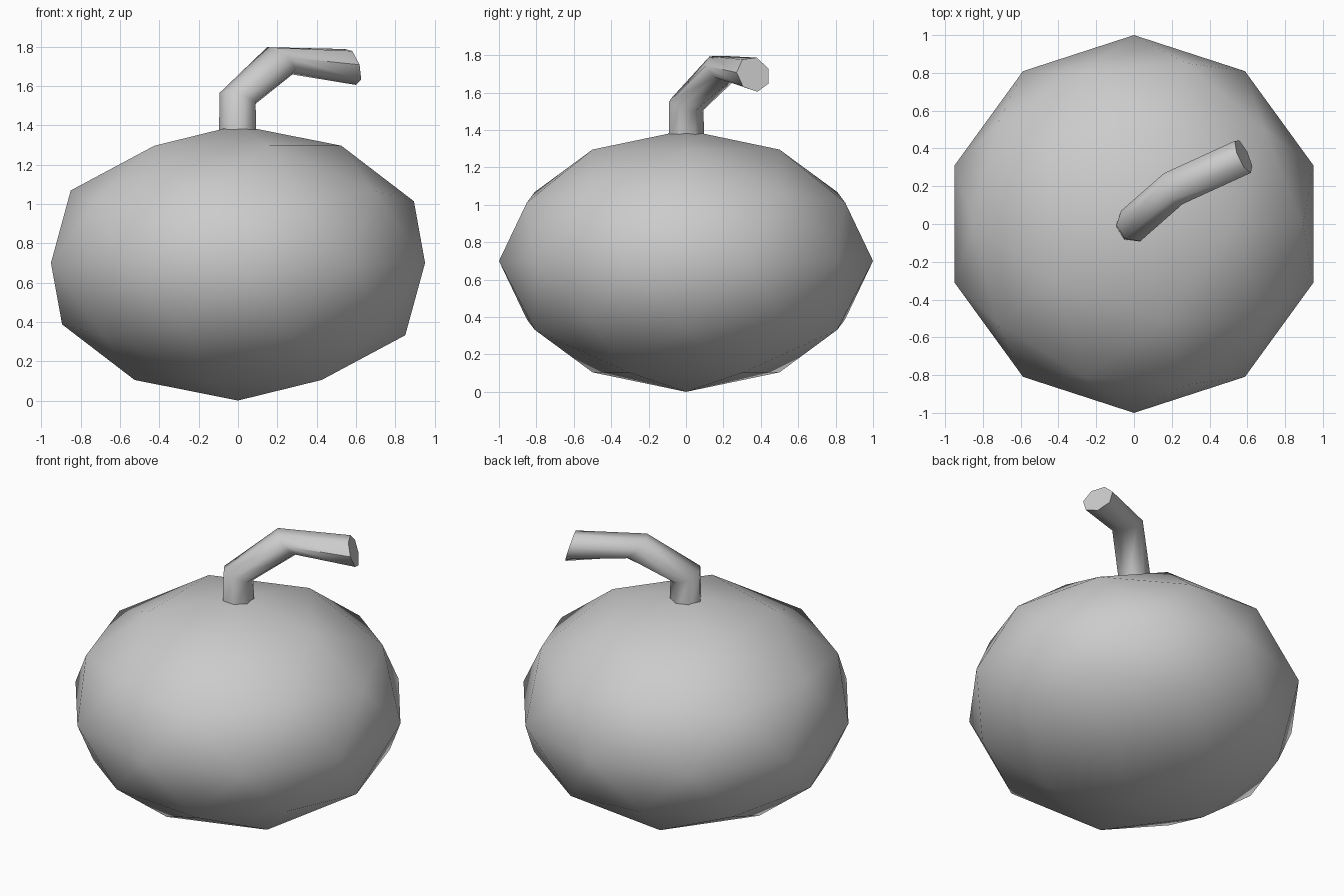
import bpy, bmesh, math
from mathutils import Vector

if "Cube" in bpy.data.objects:
    bpy.data.objects.remove(bpy.data.objects["Cube"])

# Body: squashed low-poly icosphere, smooth shaded
bpy.ops.mesh.primitive_ico_sphere_add(subdivisions=2, radius=1, location=(0, 0, 0.7))
body = bpy.context.object
body.name = "fruit_body"
body.scale = (1, 1, 0.7)
bpy.ops.object.transform_apply(location=False, rotation=False, scale=True)
bpy.ops.object.shade_smooth()

# Stem: seven-sided ring extruded and tilted along a bent path (centre, ring normal)
SIDES, RADIUS, START = 7, 0.098, math.radians(186)
rings = [
    ((0, 0, 1.32), (0, 0, 1)),
    ((0, 0, 1.535), (0.3, 0.27, 1)),
    ((0.22, 0.195, 1.73), (0.62, 0.35, 0.65)),
    ((0.58, 0.36, 1.698), (0.87, 0.4, 0.28)),
]
bm = bmesh.new()
loops = []
for centre, normal in rings:
    turn = Vector((0, 0, 1)).rotation_difference(Vector(normal).normalized())
    loop = []
    for i in range(SIDES):
        a = START + math.tau * i / SIDES
        offset = Vector((RADIUS * math.cos(a), RADIUS * math.sin(a), 0))
        loop.append(bm.verts.new(Vector(centre) + turn @ offset))
    loops.append(loop)
for low, high in zip(loops, loops[1:]):
    for i in range(SIDES):
        j = (i + 1) % SIDES
        bm.faces.new((low[i], low[j], high[j], high[i]))
bm.faces.new(loops[0][::-1])
bm.faces.new(loops[-1])
bmesh.ops.recalc_face_normals(bm, faces=bm.faces)
mesh = bpy.data.meshes.new("stem")
bm.to_mesh(mesh)
bm.free()
stem = bpy.data.objects.new("stem", mesh)
bpy.context.collection.objects.link(stem)

# Smooth sides with a crisp cut end
bpy.ops.object.select_all(action='DESELECT')
stem.select_set(True)
bpy.context.view_layer.objects.active = stem
bpy.ops.object.shade_smooth_by_angle(angle=math.radians(60))
